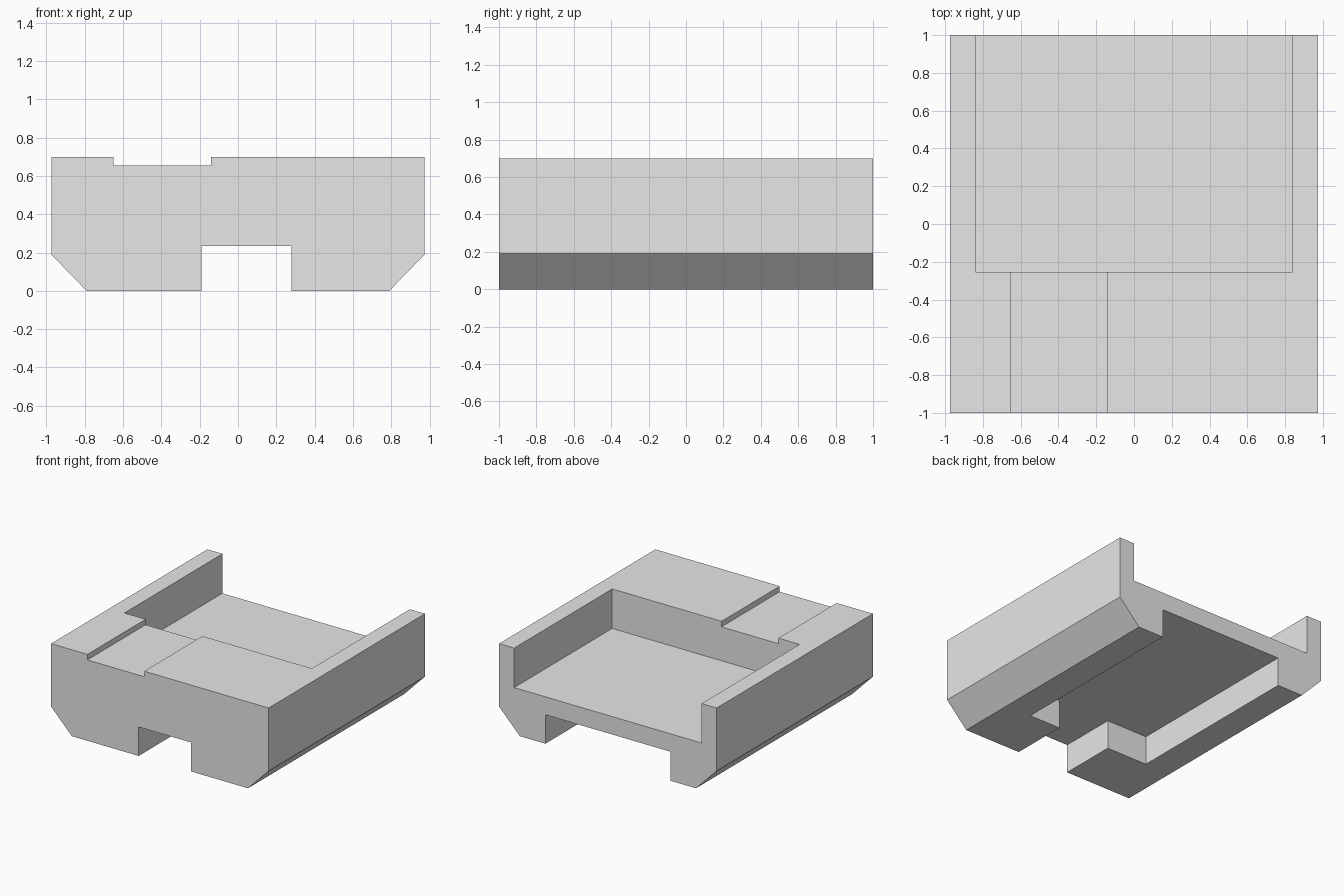
import bpy
import bmesh
from mathutils import Vector

cube = bpy.data.objects.get("Cube")
if cube:
    bpy.data.objects.remove(cube, do_unlink=True)

grey = bpy.data.materials.new("plain grey")
grey.use_nodes = True
grey.diffuse_color = (0.8, 0.8, 0.8, 1)
grey.node_tree.nodes["Principled BSDF"].inputs["Base Color"].default_value = (0.8, 0.8, 0.8, 1)


def prism(name, outline, offset):
    """Solid made by sweeping a closed outline along an offset."""
    bm = bmesh.new()
    face = bm.faces.new([bm.verts.new(p) for p in outline])
    swept = bmesh.ops.extrude_face_region(bm, geom=[face])["geom"]
    bmesh.ops.translate(bm, vec=Vector(offset),
                        verts=[e for e in swept if isinstance(e, bmesh.types.BMVert)])
    bmesh.ops.recalc_face_normals(bm, faces=bm.faces)
    mesh = bpy.data.meshes.new(name)
    bm.to_mesh(mesh)
    bm.free()
    mesh.materials.append(grey)
    obj = bpy.data.objects.new(name, mesh)
    bpy.context.collection.objects.link(obj)
    return obj


def cut(target, cutter):
    """Subtract the cutter for good, then discard it."""
    mod = target.modifiers.new(cutter.name, 'BOOLEAN')
    mod.operation = 'DIFFERENCE'
    mod.solver = 'EXACT'
    mod.object = cutter
    bpy.context.view_layer.objects.active = target
    bpy.ops.object.modifier_apply(modifier=mod.name)
    bpy.data.objects.remove(cutter, do_unlink=True)


def rectangle(x0, x1, y0, y1, z):
    return [(x0, y0, z), (x1, y0, z), (x1, y1, z), (x0, y1, z)]


HALF_W, HEIGHT, OVER = 0.975, 0.70, 1.2

# Body: block with chamfered lower side edges, swept front to back
right_half = [(0.79, 0), (HALF_W, 0.19), (HALF_W, HEIGHT)]
section = right_half + [(-x, z) for x, z in reversed(right_half)]
body = prism("body", [(x, -1, z) for x, z in section], (0, 2, 0))

# Open-backed tray in the top
cut(body, prism("tray_cutter", rectangle(-0.84, 0.84, -0.255, OVER, 0.38), (0, 0, 1)))

# Shallow slot from the front into the tray
cut(body, prism("slot_cutter", rectangle(-0.65, -0.14, -OVER, 0, 0.655), (0, 0, 1)))

# Underside channel: narrow at the front, wide towards the back
STEP, WIDE = -0.53, 0.56
channel = [(-0.19, -OVER), (0.28, -OVER), (0.28, STEP), (WIDE, STEP),
           (WIDE, OVER), (-WIDE, OVER), (-WIDE, STEP), (-0.19, STEP)]
cut(body, prism("channel_cutter", [(x, y, 0.235) for x, y in channel], (0, 0, -1)))
